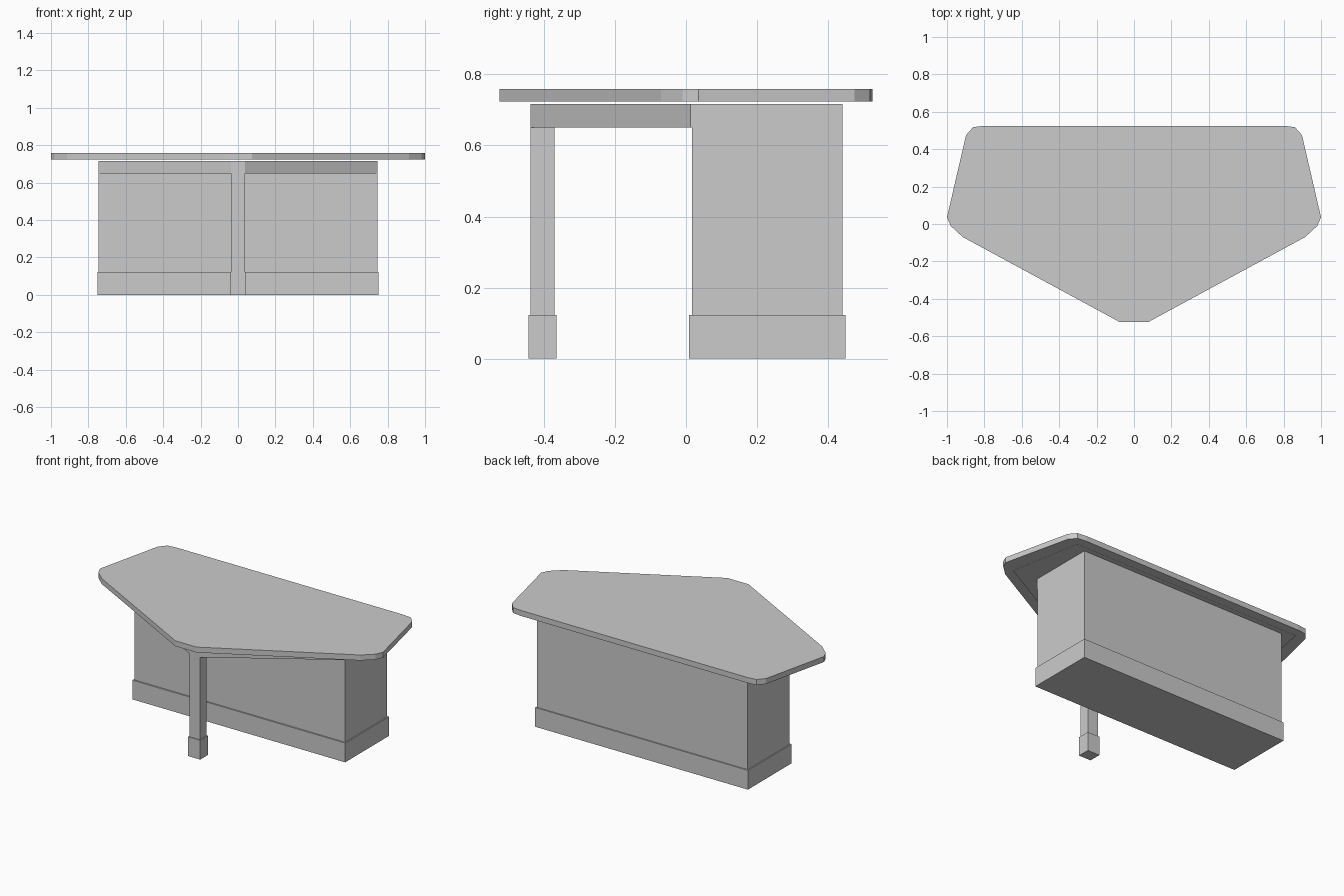
import bpy, bmesh

if "Cube" in bpy.data.objects:
    bpy.data.objects.remove(bpy.data.objects["Cube"])


def mirrored(half):
    """Complete a right-half outline across x = 0."""
    return half + [(-x, y) for x, y in reversed(half)]


def slab(name, outline, z0, z1):
    """Extrude a flat outline from z0 to z1 (a flat sheet if they are equal)."""
    bm = bmesh.new()
    face = bm.faces.new([bm.verts.new((x, y, z0)) for x, y in outline])
    if z1 > z0:
        ext = bmesh.ops.extrude_face_region(bm, geom=[face])
        for v in ext["geom"]:
            if isinstance(v, bmesh.types.BMVert):
                v.co.z = z1
        bmesh.ops.recalc_face_normals(bm, faces=bm.faces)
    else:
        face.normal_flip()
    mesh = bpy.data.meshes.new(name)
    bm.to_mesh(mesh)
    bm.free()
    obj = bpy.data.objects.new(name, mesh)
    bpy.context.collection.objects.link(obj)
    return obj


def box(name, half_x, y0, y1, z0, z1):
    return slab(name, mirrored([(half_x, y0), (half_x, y1)]), z0, z1)


# Five-sided top with clipped corners
slab("table_top", mirrored([
    (0.075, -0.525), (0.915, -0.07), (0.98, -0.01), (1.0, 0.035),
    (0.898, 0.475), (0.86, 0.518), (0.80, 0.525)]), 0.724, 0.759)

# Thin sheet under the top, set in from the edge
slab("under_panel", mirrored([
    (0.05, -0.465), (0.915, 0.0), (0.825, 0.475)]), 0.718, 0.718)

# Cabinet and its plinth
box("cabinet", 0.745, 0.017, 0.441, 0.12, 0.717)
box("cabinet_plinth", 0.752, 0.008, 0.449, 0.0, 0.123)

# Front leg and its foot
box("front_leg", 0.037, -0.438, -0.37, 0.12, 0.65)
box("front_leg_foot", 0.043, -0.443, -0.364, 0.0, 0.123)

# V-shaped apron joining the leg to the cabinet
slab("apron", mirrored([
    (0.037, -0.438), (0.743, 0.012), (0.743, 0.02),
    (0.65, 0.02), (0.018, -0.38)]), 0.65, 0.717)
